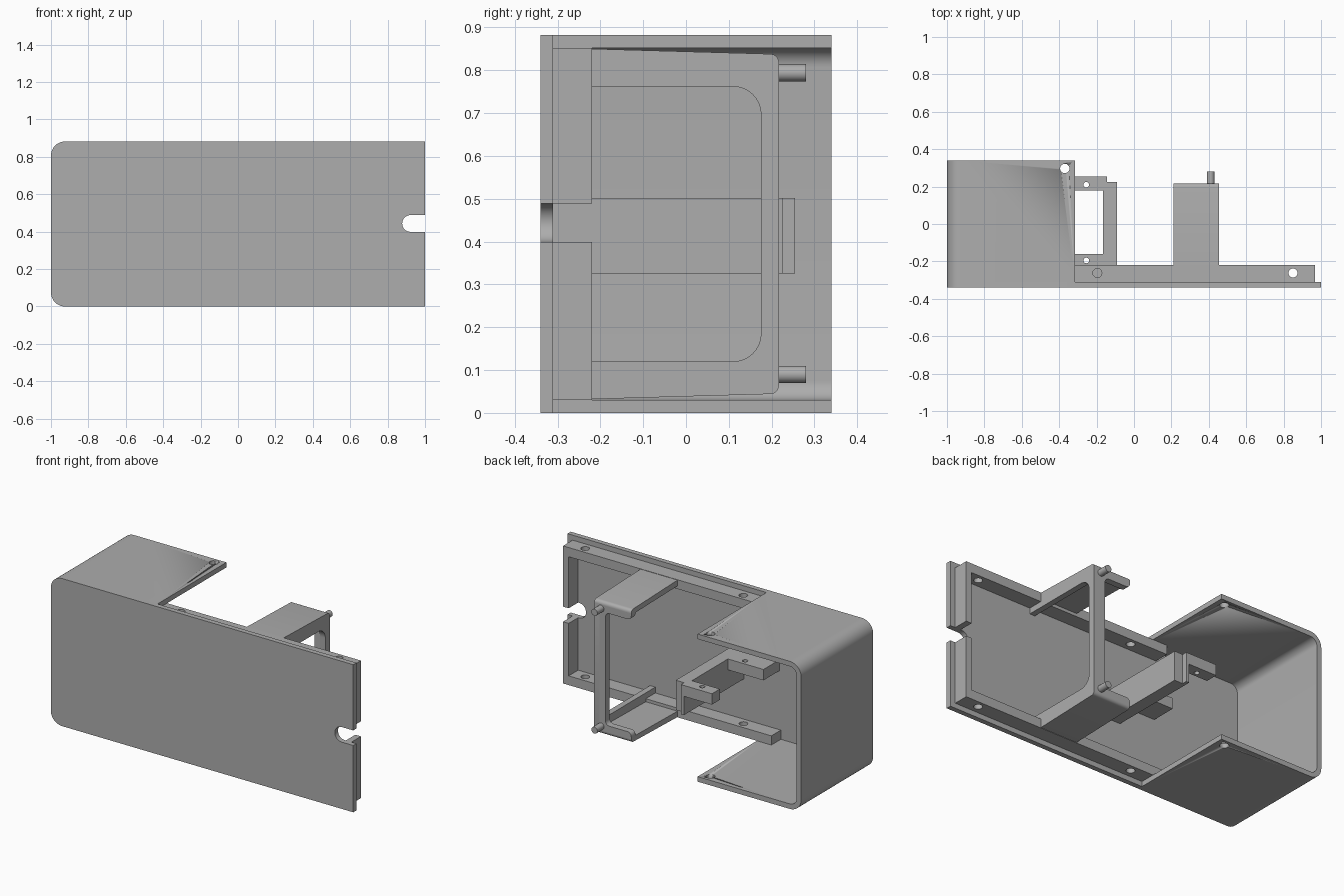
import bpy, bmesh, math
from mathutils import Vector

if "Cube" in bpy.data.objects:
    bpy.data.objects.remove(bpy.data.objects["Cube"])

H = 0.882          # total height
MID = H / 2
grey = bpy.data.materials.new("plain grey")
grey.diffuse_color = (0.42, 0.42, 0.42, 1)
grey.use_nodes = True
grey.node_tree.nodes["Principled BSDF"].inputs["Base Color"].default_value = grey.diffuse_color


def arc(cx, cy, r, a0, a1, n=10):
    return [(cx + r * math.cos(math.radians(a0 + (a1 - a0) * i / n)),
             cy + r * math.sin(math.radians(a0 + (a1 - a0) * i / n))) for i in range(n + 1)]


def prism(name, pts, axis, a, b, smooth=True):
    """Extrude a 2D profile from a to b along the given axis."""
    place = {"x": lambda u, v: (a, u, v), "y": lambda u, v: (u, a, v), "z": lambda u, v: (u, v, a)}[axis]
    bm = bmesh.new()
    face = bm.faces.new([bm.verts.new(place(*p)) for p in pts])
    out = bmesh.ops.extrude_face_region(bm, geom=[face])
    step = Vector([b - a if c == axis else 0 for c in "xyz"])
    bmesh.ops.translate(bm, vec=step, verts=[v for v in out["geom"] if isinstance(v, bmesh.types.BMVert)])
    bmesh.ops.recalc_face_normals(bm, faces=bm.faces)
    me = bpy.data.meshes.new(name)
    bm.to_mesh(me)
    bm.free()
    ob = bpy.data.objects.new(name, me)
    bpy.context.collection.objects.link(ob)
    me.materials.append(grey)
    if smooth:
        bpy.ops.object.select_all(action='DESELECT')
        ob.select_set(True)
        bpy.context.view_layer.objects.active = ob
        bpy.ops.object.shade_smooth_by_angle(angle=math.radians(30))
    return ob


def box(name, x0, x1, y0, y1, z0, z1):
    return prism(name, [(x0, y0), (x1, y0), (x1, y1), (x0, y1)], "z", z0, z1, False)


def drill(ob, x, y, r):
    """Vertical hole right through an object."""
    cutter = prism(ob.name + "_hole_cutter", arc(x, y, r, 0, 345, 23), "z", -0.2, 1.1)
    cutter.hide_render = True
    cutter.hide_set(True)
    mod = ob.modifiers.new("hole", 'BOOLEAN')
    mod.operation, mod.solver, mod.object = 'DIFFERENCE', 'EXACT', cutter


def flip(pts):
    """Mirror a (u, z) profile about mid height."""
    return [(u, H - z) for u, z in pts]


# front plate with rounded left corners and a cable slot on the right
R, T = 0.075, 0.03
left_end = arc(-1 + R, H - R, R, 90, 180) + arc(-1 + R, R, R, 180, 270)
slot = arc(0.923, 0.444, 0.045, 270, 90, 16)
prism("front_plate", left_end + [(1, 0), (1, 0.399)] + slot + [(1, 0.489), (1, H)], "y", -0.34, -0.31)

# wrap-around shell on the left, open at the back
r = R - T
inner = arc(-1 + R, R, r, 270, 180) + arc(-1 + R, H - R, r, 180, 90)
shell = prism("end_shell", left_end + [(-0.315, 0), (-0.315, T)] + inner
              + [(-0.315, H - T), (-0.315, H)], "y", -0.31, 0.34)
drill(shell, -0.37, 0.297, 0.025)

# rim behind the front plate: two drilled rails and a split end wall
for name, z0, z1 in (("lower_rail", T, 0.085), ("upper_rail", H - 0.085, H - T)):
    rail = box(name, -0.41, 0.967, -0.31, -0.22, z0, z1)
    for hx in (-0.196, 0.85):
        drill(rail, hx, -0.262, 0.024)
for name, z0, z1 in (("lower_end_wall", 0.085, 0.399), ("upper_end_wall", 0.489, H - 0.085)):
    box(name, 0.93, 0.967, -0.31, -0.22, z0, z1)

# C-shaped frame: web with rounded window
X0, X1, YE = 0.21, 0.455, 0.217
half = [(-0.31, MID), (-0.31, 0.032), (-0.22, 0.032)] + arc(YE - 0.02, 0.064, 0.02, 270, 360, 5)
window = arc(0.11, 0.185, 0.065, 0, -90)
web = half + flip(half[1:])[::-1]
web = web[1:] + [(-0.31, H - 0.12)] + flip(window)[::-1] + window + [(-0.31, 0.12)]
prism("frame_web", web, "x", X1 - 0.035, X1)

# flanges and end post of the frame
flange = half[1:] + [(YE, 0.075), (-0.31, 0.065)]
prism("frame_lower_flange", flange, "x", X0, X1 - 0.035)
prism("frame_upper_flange", flip(flange), "x", X0, X1 - 0.035)
lip = [(X0, 0.065)] + arc(X0 + 0.025, 0.08, 0.025, 180, 90, 5) + arc(0.355, 0.13, 0.025, 270, 360, 5)
prism("frame_end_post", [(X1 - 0.035, 0.065)] + lip + flip(lip)[::-1] + [(X1 - 0.035, H - 0.065)],
      "y", 0.178, YE)

# locating pins on the frame
for name, z in (("lower_pin", 0.09), ("upper_pin", H - 0.088)):
    prism(name, arc(0.41, z, 0.02, 0, 345, 23), "y", 0.2, 0.28)

# side bracket: upright wall, foot step and two drilled lugs
Z0, Z1 = 0.325, 0.502
box("bracket_wall", -0.165, -0.09, -0.31, 0.225, Z0, Z1)
box("bracket_step", -0.165, -0.145, 0.18, 0.255, Z0, Z1)
for name, x0, y0, y1, hy in (("bracket_back_lug", -0.35, 0.18, 0.255, 0.21),
                             ("bracket_front_lug", -0.40, -0.31, -0.16, -0.195)):
    lug = box(name, x0, -0.165, y0, y1, Z1 - 0.065, Z1)
    drill(lug, -0.255, hy, 0.015)
